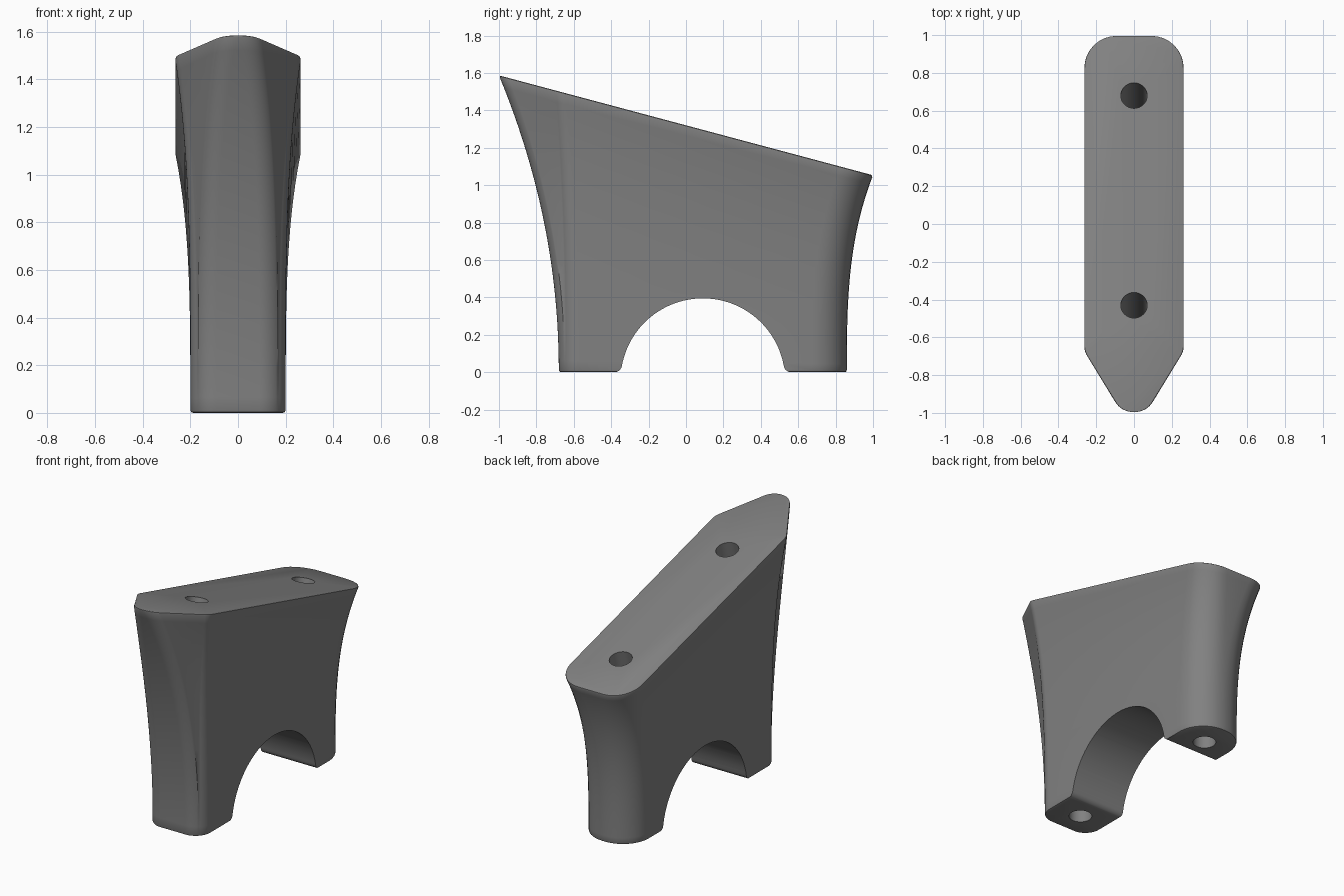
import bpy, bmesh, math
from mathutils import Vector, Matrix

if "Cube" in bpy.data.objects:
    bpy.data.objects.remove(bpy.data.objects["Cube"])

SEG, LAYERS = 8, 24

grey = bpy.data.materials.new("mid_grey")
grey.diffuse_color = (0.22, 0.22, 0.22, 1)
grey.use_nodes = True
grey.node_tree.nodes["Principled BSDF"].inputs["Base Color"].default_value = grey.diffuse_color


def top_z(y):
    """Height of the sloping top face."""
    return 1.32 - 0.267 * y


def rounded(corners):
    """Round each (x, y, radius) corner of a convex anticlockwise polygon."""
    out = []
    for i, (x, y, r) in enumerate(corners):
        p = Vector((x, y))
        a = (Vector(corners[i - 1][:2]) - p).normalized()
        b = (Vector(corners[(i + 1) % len(corners)][:2]) - p).normalized()
        half = a.angle(b) / 2
        centre = p + (a + b).normalized() * (r / math.sin(half))
        start = p + a * (r / math.tan(half)) - centre
        turn = math.pi - 2 * half
        for k in range(SEG + 1):
            out.append(centre + Matrix.Rotation(turn * k / SEG, 2) @ start)
    return out


def mirrored(half):
    """Complete an outline from its right half, listed front to back."""
    return rounded(half + [(-x, y, r) for x, y, r in reversed(half)])


def finish(bm, name):
    bmesh.ops.recalc_face_normals(bm, faces=bm.faces)
    mesh = bpy.data.meshes.new(name)
    bm.to_mesh(mesh)
    bm.free()
    mesh.materials.append(grey)
    ob = bpy.data.objects.new(name, mesh)
    bpy.context.collection.objects.link(ob)
    return ob


# Flared body lofted from the foot outline to the sloping top outline
foot = mirrored([(0.136, -0.68, 0.108), (0.2, -0.616, 0.108), (0.2, 0.86, 0.19)])
top = mirrored([(0.065, -1.0, 0.11), (0.265, -0.675, 0.1), (0.265, 1.0, 0.17)])
bm = bmesh.new()
rings = []
for j in range(LAYERS + 1):
    t = j / LAYERS
    ring = []
    for a, b in zip(foot, top):
        flare_y = t ** (2.5 + 0.45 * b.y)
        x = a.x + (b.x - a.x) * t ** 3.5
        y = a.y + (b.y - a.y) * flare_y
        ring.append(bm.verts.new((x, y, t * top_z(b.y))))
    rings.append(ring)
n = len(foot)
for lo, hi in zip(rings, rings[1:]):
    for i in range(n):
        k = (i + 1) % n
        bm.faces.new((lo[i], lo[k], hi[k], hi[i]))
bm.faces.new(rings[0])
bm.faces.new(rings[-1])
body = finish(bm, "riser_body")
bpy.context.view_layer.objects.active = body
body.select_set(True)


def apply(kind, **settings):
    mod = body.modifiers.new(kind, kind)
    for key, value in settings.items():
        setattr(mod, key, value)
    bpy.ops.object.modifier_apply(modifier=mod.name)


# Softened top and bottom rims
apply('BEVEL', width=0.012, segments=2, limit_method='ANGLE', angle_limit=math.radians(50))


def cut(cutter):
    apply('BOOLEAN', operation='DIFFERENCE', object=cutter, solver='EXACT')
    bpy.data.objects.remove(cutter)


# Arch between the feet, flaring out in a small round at the floor
R, CY, CZ, f = 0.44, 0.09, -0.045, 0.04
fy = math.sqrt((R + f) ** 2 - (f - CZ) ** 2)
a0 = math.atan2(f - CZ, fy)
right = [(fy, -0.1), (fy, 0.0)]
for k in range(1, 7):
    a = -math.pi / 2 - (math.pi / 2 - a0) * k / 6
    right.append((fy + f * math.cos(a), f + f * math.sin(a)))
for k in range(1, 24):
    a = a0 + (math.pi / 2 - a0) * k / 24
    right.append((R * math.cos(a), CZ + R * math.sin(a)))
profile = right + [(0, CZ + R)] + [(-y, z) for y, z in reversed(right)]
bm = bmesh.new()
face = bm.faces.new([bm.verts.new((-0.5, CY + y, z)) for y, z in profile])
side = bmesh.ops.extrude_face_region(bm, geom=[face])
bmesh.ops.translate(bm, vec=(1, 0, 0),
                    verts=[v for v in side['geom'] if isinstance(v, bmesh.types.BMVert)])
cut(finish(bm, "arch_cutter"))


def drill(point, axis, depth, radius=0.07):
    """Round blind hole centred on a surface point."""
    bm = bmesh.new()
    turn = Vector((0, 0, 1)).rotation_difference(Vector(axis)).to_matrix().to_4x4()
    bmesh.ops.create_cone(bm, cap_ends=True, segments=32, radius1=radius, radius2=radius,
                          depth=2 * depth, matrix=Matrix.Translation(point) @ turn)
    cut(finish(bm, "hole_cutter"))


# Screw holes: square to the top face, and upright under each foot
for y in (-0.43, 0.68):
    drill((0, y, top_z(y)), (0, 0.267, 1), 0.6)
for y in (-0.51, 0.67):
    drill((0, y, 0), (0, 0, 1), 0.35)

bpy.ops.object.shade_smooth_by_angle(angle=math.radians(35))
